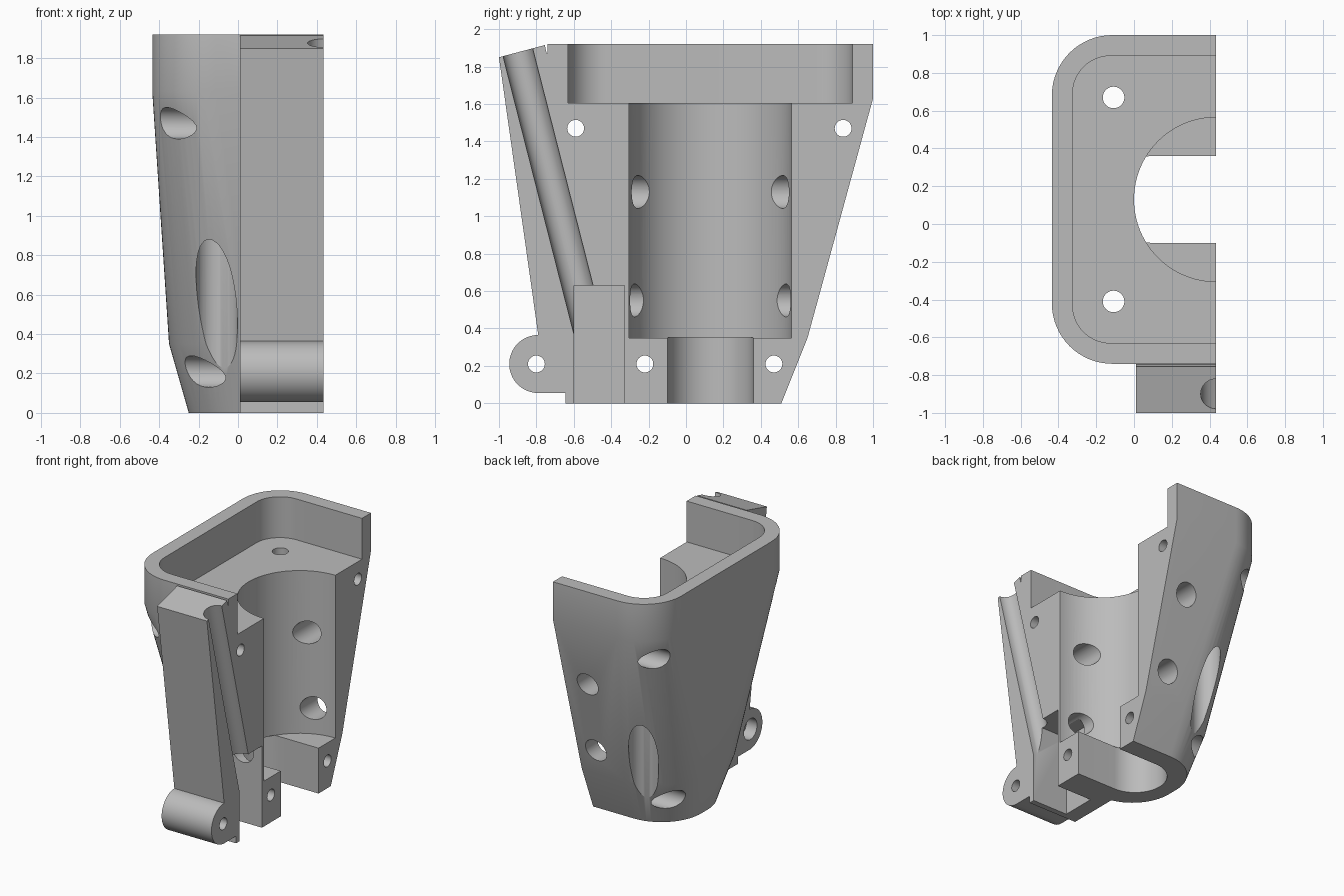
import bpy, bmesh, math
from mathutils import Vector

cube = bpy.data.objects.get("Cube")
if cube:
    bpy.data.objects.remove(cube, do_unlink=True)

CUT = 0.435      # flat mating plane
MID = 0.13       # bore centre in y
FAR = 0.7        # overshoot past the mating plane

grey = bpy.data.materials.new("plain grey")
grey.use_nodes = True
grey.diffuse_color = (0.5, 0.5, 0.5, 1)
grey.node_tree.nodes["Principled BSDF"].inputs["Base Color"].default_value = (0.5, 0.5, 0.5, 1)


def loft(name, rings):
    """Skin matching closed rings of points and cap both ends."""
    bm = bmesh.new()
    loops = [[bm.verts.new(p) for p in ring] for ring in rings]
    n = len(loops[0])
    for low, high in zip(loops, loops[1:]):
        for i in range(n):
            j = (i + 1) % n
            bm.faces.new((low[i], low[j], high[j], high[i]))
    bm.faces.new(loops[0])
    bm.faces.new(loops[-1])
    bmesh.ops.recalc_face_normals(bm, faces=bm.faces)
    mesh = bpy.data.meshes.new(name)
    bm.to_mesh(mesh)
    bm.free()
    mesh.materials.append(grey)
    ob = bpy.data.objects.new(name, mesh)
    bpy.context.collection.objects.link(ob)
    return ob


def arc(cx, cy, r, start, end, steps=16):
    angles = [math.radians(start + (end - start) * i / steps) for i in range(steps + 1)]
    return [(cx + r * math.cos(a), cy + r * math.sin(a)) for a in angles]


def half_round(x_min, half, r):
    """Rounded rectangle outline, open side past the mating plane."""
    return ([(FAR, MID + half)] + arc(x_min + r, MID + half - r, r, 90, 180)
            + arc(x_min + r, MID - half + r, r, 180, 270) + [(FAR, MID - half)])


def upright(name, outline, z0, z1):
    return loft(name, [[(x, y, z) for x, y in outline] for z in (z0, z1)])


def box(name, lo, hi):
    outline = [(lo[0], lo[1]), (hi[0], lo[1]), (hi[0], hi[1]), (lo[0], hi[1])]
    return upright(name, outline, lo[2], hi[2])


def rod(name, a, b, r, sides=48):
    a, b = Vector(a), Vector(b)
    turn = (b - a).to_track_quat('Z', 'Y')
    circle = [turn @ Vector((x, y, 0)) for x, y in arc(0, 0, r, 0, 360, sides)[:-1]]
    return loft(name, [[end + p for p in circle] for end in (a, b)])


def combine(target, other, operation):
    mod = target.modifiers.new(other.name, 'BOOLEAN')
    mod.operation = operation
    mod.solver = 'EXACT'
    mod.object = other
    bpy.ops.object.select_all(action='DESELECT')
    target.select_set(True)
    bpy.context.view_layer.objects.active = target
    bpy.ops.object.modifier_apply(modifier=mod.name)
    bpy.data.objects.remove(other, do_unlink=True)


# Tapered outer shell: height, left side, half depth, corner radius
levels = [(-0.1, -0.25, 0.38, 0.34), (0, -0.25, 0.38, 0.34), (0.35, -0.35, 0.52, 0.42),
          (1.63, -CUT, 0.87, 0.32), (1.92, -CUT, 0.87, 0.32)]
body = loft("bracket_half", [[(x, y, z) for x, y in half_round(xm, half, r)]
                             for z, xm, half, r in levels])

# Front arm with hinge knuckle
side = ([(-1, 1.85), (-0.755, 1.915), (-0.745, 1.87), (-0.7, 1.87), (-0.1, 1.5),
         (-0.1, -0.1), (-0.645, -0.1), (-0.645, 0.055)]
        + arc(-0.79, 0.21, 0.155, 270, 90, 32))
combine(body, loft("front_arm", [[(x, y, z) for y, z in side] for x in (0.01, FAR)]), 'UNION')

# Trim to the mating plane and the ground
combine(body, box("trim", (-1, -2, 0), (CUT, 2, 3)), 'INTERSECT')

# Tray, main bore, bottom slot and front recess
cutters = [
    upright("tray", half_round(-0.325, 0.76, 0.2), 1.605, 2.2),
    rod("main_bore", (CUT, MID, 0.35), (CUT, MID, 1.8), CUT, 96),
    upright("bottom_slot", half_round(-0.13, 0.23, 0.23), -0.2, 0.352),
    box("recess", (0.13, -0.6, -0.2), (FAR, -0.33, 0.63)),
]

# Slanted groove along the front arm
top, bottom = Vector((CUT, -0.9, 1.88)), Vector((CUT, -0.52, 0.39))
cutters.append(rod("groove", top + (top - bottom) * 0.1, bottom, 0.082))

# Screw holes with counterbores: y, z, counterbore floor
for y, z, floor in [(-0.59, 1.47, -0.1), (0.84, 1.47, -0.1), (-0.8, 0.21, 0.1),
                    (-0.22, 0.21, 0.08), (0.47, 0.21, 0.08)]:
    cutters.append(rod("screw_hole", (-1, y, z), (FAR, y, z), 0.045, 32))
    cutters.append(rod("screw_head", (-1, y, z), (floor, y, z), 0.08))

# Upright bolt holes, wide from below
for y in (MID - 0.54, MID + 0.54):
    cutters.append(rod("bolt_hole", (-0.108, y, 1), (-0.108, y, 2), 0.057))
    cutters.append(rod("bolt_head", (-0.108, y, -0.2), (-0.108, y, 1.35), 0.105))

# Cross holes through the bore walls
for x, z in [(0.235, 1.13), (0.275, 0.55)]:
    cutters.append(rod("cross_hole", (x, -0.45, z), (x, 1.3, z), 0.088))

for cutter in cutters:
    combine(body, cutter, 'DIFFERENCE')

bpy.ops.object.select_all(action='DESELECT')
body.select_set(True)
bpy.context.view_layer.objects.active = body
bpy.ops.object.shade_smooth_by_angle(angle=math.radians(25))
